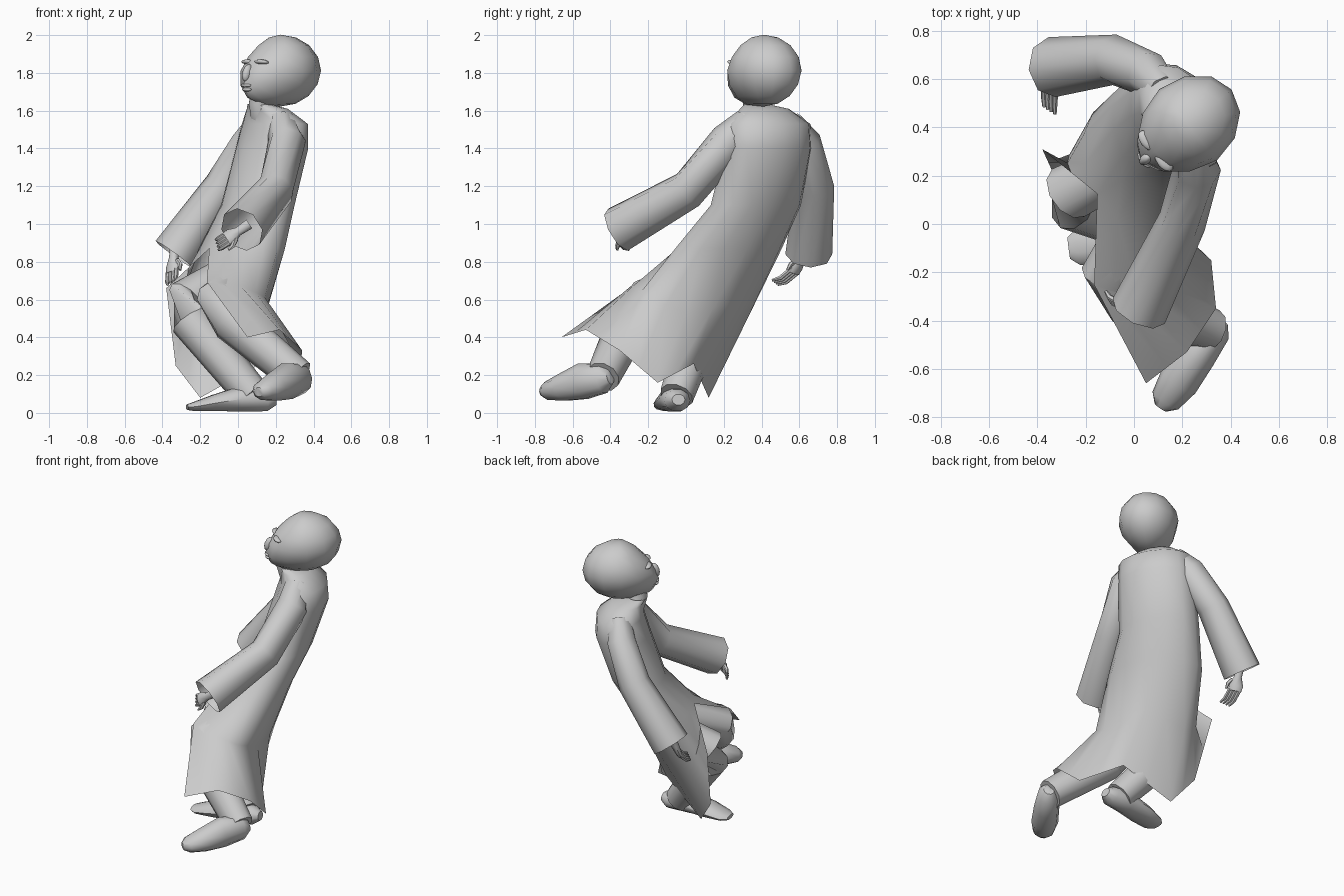
import bpy, bmesh, math
from mathutils import Vector, Matrix

cube = bpy.data.objects.get("Cube")
if cube:
    bpy.data.objects.remove(cube, do_unlink=True)

clay = bpy.data.materials.new("clay_grey")
clay.use_nodes = True
GREY = (0.6, 0.6, 0.6, 1)
clay.diffuse_color = GREY
clay.node_tree.nodes["Principled BSDF"].inputs["Base Color"].default_value = GREY


def finish(name, bm, angle=50):
    bmesh.ops.recalc_face_normals(bm, faces=bm.faces)
    mesh = bpy.data.meshes.new(name)
    bm.to_mesh(mesh)
    bm.free()
    mesh.materials.append(clay)
    ob = bpy.data.objects.new(name, mesh)
    bpy.context.collection.objects.link(ob)
    bpy.ops.object.select_all(action="DESELECT")
    ob.select_set(True)
    bpy.context.view_layer.objects.active = ob
    bpy.ops.object.shade_smooth_by_angle(angle=math.radians(angle))
    return ob


def loft(name, rows, closed=True, cap_start=False, cap_end=False, angle=50):
    """Skin a list of point rows."""
    bm = bmesh.new()
    rings = [[bm.verts.new(p) for p in row] for row in rows]
    n = len(rings[0])
    for a, b in zip(rings, rings[1:]):
        for i in range(n if closed else n - 1):
            j = (i + 1) % n
            bm.faces.new((a[i], a[j], b[j], b[i]))
    if cap_start:
        bm.faces.new(rings[0])
    if cap_end:
        bm.faces.new(rings[-1])
    bmesh.ops.remove_doubles(bm, verts=bm.verts, dist=0.0005)
    return finish(name, bm, angle)


def tube(name, path, radii, n=10, up=(0, 0, 1), caps=(True, True)):
    """Tube along a path; each radius is (sideways, upward)."""
    pts = [Vector(p) for p in path]
    rows = []
    for i, p in enumerate(pts):
        t = (pts[min(i + 1, len(pts) - 1)] - pts[max(i - 1, 0)]).normalized()
        u = Vector(up).cross(t).normalized()
        v = t.cross(u)
        ru, rv = radii[i]
        rows.append([p + u * ru * math.cos(a) + v * rv * math.sin(a)
                     for a in (math.tau * k / n for k in range(n))])
    return loft(name, rows, True, *caps)


# Robe: closed rings on the torso, opening into a ragged split skirt
FACING = Vector((-0.86, -0.5, 0))
LEFT = Vector((0.5, -0.86, 0))
COLS = 15


def ring(x, y, z, side, front):
    return [Vector((x, y, z)) + FACING * front * math.cos(a) + LEFT * side * math.sin(a)
            for a in (math.tau * k / (COLS - 1) for k in range(COLS))]


hem_corners = [Vector(p) for p in (
    (0.05, -0.66, 0.4), (0.22, -0.53, 0.44), (0.34, -0.35, 0.33), (0.32, -0.15, 0.16),
    (0.12, 0.04, 0.26), (-0.2, 0.12, 0.08), (-0.33, 0.2, 0.25), (-0.38, 0.31, 0.66))]
hem = []
for a, b in zip(hem_corners, hem_corners[1:]):
    hem += [a, (a + b) / 2]
hem.append(hem_corners[-1])
hips = ring(0.02, 0.225, 0.87, 0.31, 0.2)
# The left panel hangs over the raised thigh and tucks in behind it
thigh = [p.lerp(q, 0.48) for p, q in zip(hips, hem)]
for i, p in enumerate(thigh[:8]):
    p.x -= 0.11 if i < 4 else 0.13 if i < 7 else 0.06
    p.y -= 0.03 if 3 < i < 7 else 0
    p.z += max(0, 0.05 - 0.02 * i)
loft("robe", [
    ring(0.11, 0.37, 1.635, 0.06, 0.06),
    ring(0.155, 0.415, 1.61, 0.14, 0.1),
    ring(0.195, 0.44, 1.53, 0.24, 0.15),
    ring(0.18, 0.435, 1.4, 0.25, 0.175),
    ring(0.105, 0.37, 1.1, 0.262, 0.172),
    hips, thigh, hem], closed=False, angle=60)

# Sleeves, open at the cuffs
tube("left_sleeve", [(0.22, 0.32, 1.55), (0.26, 0.23, 1.44), (0.2, 0.01, 1.18), (0.02, -0.36, 0.97)],
     [(0.08, 0.07), (0.1, 0.105), (0.1, 0.105), (0.12, 0.125)], n=8, caps=(True, False))
tube("right_sleeve", [(0.12, 0.55, 1.54), (0.06, 0.62, 1.43), (-0.08, 0.68, 1.2), (-0.34, 0.65, 0.84)],
     [(0.07, 0.07), (0.095, 0.1), (0.105, 0.1), (0.125, 0.12)], n=8, caps=(True, False))

# Trouser legs
leg_radii = [(0.1, 0.1), (0.12, 0.115), (0.12, 0.11), (0.09, 0.095)]
tube("left_leg", [(0.07, 0.12, 0.75), (-0.1, -0.21, 0.6), (-0.03, -0.3, 0.48), (0.32, -0.44, 0.19)], leg_radii)
tube("right_leg", [(0.0, 0.27, 0.76), (-0.27, 0.13, 0.6), (-0.25, 0.09, 0.49), (0.08, -0.05, 0.09)], leg_radii)


# Shoes: rounded heel, instep, broad low toe
def shoe(name, heel, toe, heights, widths, lift):
    heel, toe = Vector(heel), Vector(toe)
    steps = (0, 0.1, 0.4, 0.7, 0.92, 1)
    path = [heel.lerp(toe, s) + Vector((0, 0, h)) for s, h in zip(steps, lift)]
    tube(name, path, list(zip(widths, heights)), n=10)


shoe("left_shoe", (0.36, -0.4, 0.19), (0.11, -0.76, 0.11), (0.04, 0.08, 0.1, 0.075, 0.05, 0.025),
     (0.035, 0.07, 0.08, 0.085, 0.065, 0.03), (0, 0, 0.01, 0, 0, 0))
shoe("right_shoe", (0.2, -0.04, 0.07), (-0.27, -0.1, 0.03), (0.03, 0.06, 0.07, 0.045, 0.025, 0.015),
     (0.035, 0.07, 0.08, 0.09, 0.075, 0.045), (0, 0, 0.02, 0.01, 0, 0))


# Hands: forearm and palm, four curled fingers and a thumb
def hand(side, wrist, knuckles, tips, spread):
    wrist, knuckles, tips, spread = (Vector(v) for v in (wrist, knuckles, tips, spread))
    reach = knuckles - wrist
    tube(side + "_palm", [wrist - reach, wrist, wrist + reach * 0.6, knuckles],
         [(0.03, 0.03), (0.025, 0.025), (0.022, 0.045), (0.018, 0.04)], n=8, up=spread)
    for k in range(4):
        off = spread * (k - 1.5) * 0.02
        bend = knuckles.lerp(tips, 0.5) + reach * 0.15
        tube(f"{side}_finger_{k + 1}", [knuckles - reach * 0.2 + off, bend + off, tips + off],
             [(0.013, 0.013), (0.012, 0.012), (0.007, 0.007)], n=6, up=spread)
    base = wrist + reach * 0.3 + spread * 0.03
    tube(side + "_thumb", [base, base + reach * 0.4 + spread * 0.025, base + reach * 0.8 + spread * 0.03],
         [(0.014, 0.014), (0.013, 0.013), (0.007, 0.007)], n=6, up=(0.3, 0.5, 0.8))


hand("left", (0.0, -0.34, 0.96), (-0.06, -0.34, 0.92), (-0.11, -0.29, 0.89), (0.25, -0.4, -0.88))
hand("right", (-0.34, 0.61, 0.82), (-0.35, 0.57, 0.74), (-0.35, 0.47, 0.69), (0.75, -0.5, 0.4))

# Neck
tube("neck", [(0.13, 0.38, 1.57), (0.11, 0.355, 1.64), (0.13, 0.36, 1.72)],
     [(0.065, 0.065), (0.055, 0.055), (0.06, 0.06)], up=(1, 0, 0))

# Head: low-poly egg with a sloping forehead and tapered jaw, built facing -y
HEAD = Matrix.Translation((0.224, 0.411, 1.812)) @ Matrix.Rotation(math.radians(-51), 4, "Z")
bm = bmesh.new()
bmesh.ops.create_uvsphere(bm, u_segments=12, v_segments=8, radius=1)
for v in bm.verts:
    x, y, z = v.co
    face, low, high = max(0, -y), max(0, -z), max(0, z)
    v.co = (x * 0.19 * (1 - 0.3 * face * (0.4 + low) - 0.1 * low),
            y * 0.232 + face * (0.1 * high - 0.1 * low),
            z * 0.19 - 0.02 * low * face)
bm.transform(HEAD)
finish("head", bm, 40)


# Facial features, mostly sunk into the face
def feature(name, place, size, tilt=0):
    bm = bmesh.new()
    bmesh.ops.create_icosphere(bm, subdivisions=2, radius=1)
    shape = Matrix.Translation(place) @ Matrix.Rotation(math.radians(tilt), 4, "X") @ Matrix.Diagonal((*size, 1))
    bm.transform(HEAD @ shape)
    finish(name, bm)


feature("nose", (0, -0.225, -0.012), (0.022, 0.028, 0.05), -20)
feature("upper_lip", (0, -0.232, -0.078), (0.04, 0.02, 0.01))
feature("lower_lip", (0, -0.228, -0.1), (0.034, 0.02, 0.011))
for label, s in (("left", 1), ("right", -1)):
    feature(label + "_brow", (s * 0.055, -0.172, 0.045), (0.05, 0.03, 0.014), -10)
